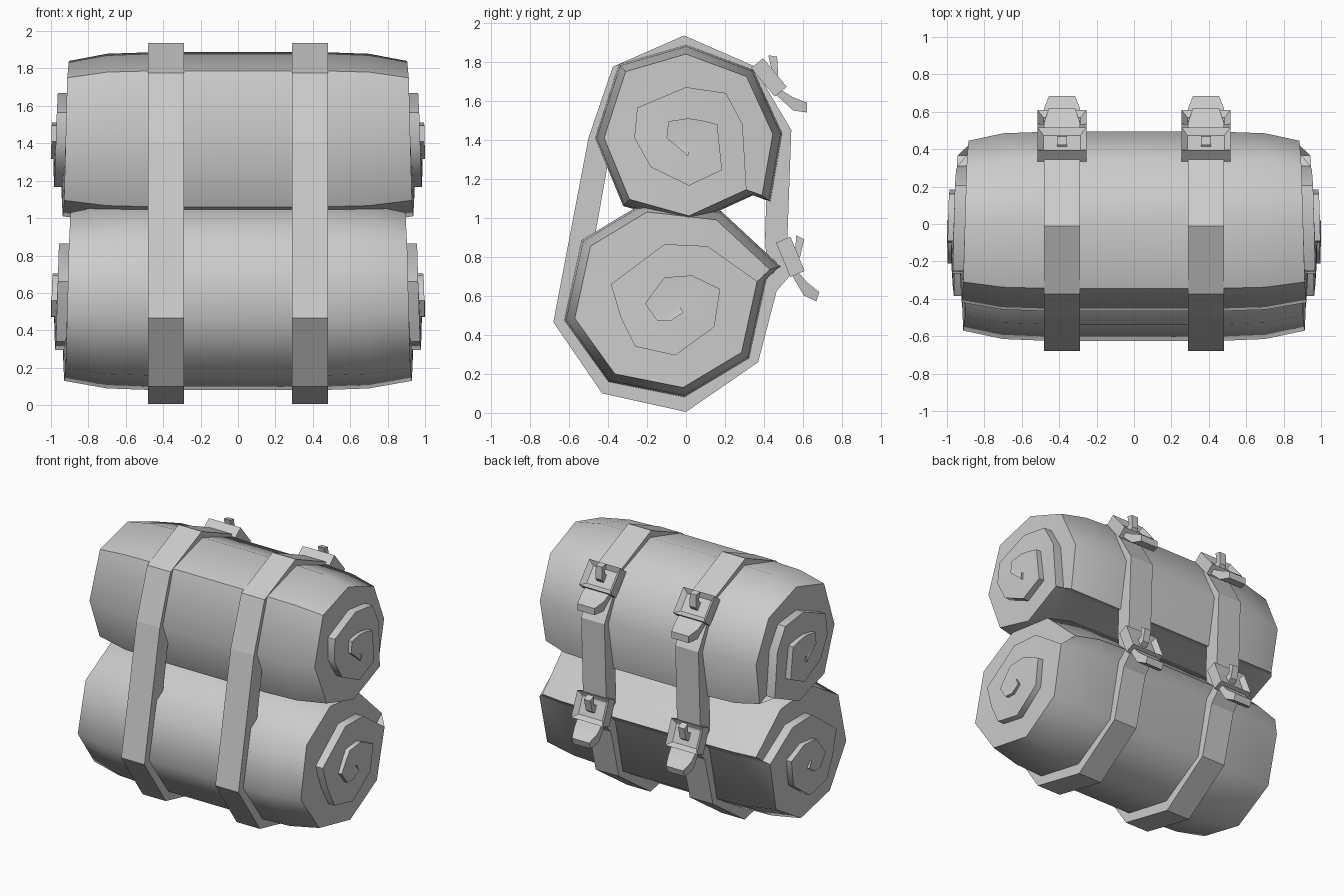
import bpy, bmesh, math
from mathutils import Vector

cube = bpy.data.objects.get("Cube")
if cube:
    bpy.data.objects.remove(cube)

grey = bpy.data.materials.new("plain_grey")
grey.use_nodes = True
grey.diffuse_color = (0.6, 0.6, 0.6, 1)
grey.node_tree.nodes["Principled BSDF"].inputs["Base Color"].default_value = (0.6, 0.6, 0.6, 1)


def finish(name, bm, smooth_angle=None):
    bmesh.ops.recalc_face_normals(bm, faces=bm.faces[:])
    mesh = bpy.data.meshes.new(name)
    bm.to_mesh(mesh)
    bm.free()
    mesh.materials.append(grey)
    obj = bpy.data.objects.new(name, mesh)
    bpy.context.collection.objects.link(obj)
    if smooth_angle:
        bpy.ops.object.select_all(action='DESELECT')
        obj.select_set(True)
        bpy.context.view_layer.objects.active = obj
        bpy.ops.object.shade_smooth_by_angle(angle=math.radians(smooth_angle))
    return obj


TURN = 8  # spiral points per turn


def bedroll(name, center, spiral):
    """Rolled sheet: barrel-shaped outer turn, ends stepping outward to the core."""
    bm = bmesh.new()
    c = Vector(center)
    pts = [Vector(p) for p in spiral]
    last = len(pts) - 1
    reach = [1 - 0.125 * (1 - i / last) ** 2 for i in range(last + 1)]
    cache = {}

    def vert(x, i, bulge=0.0):
        key = (round(x, 5), i, bulge)
        if key not in cache:
            p = c + (pts[i] - c) * (1 + bulge)
            cache[key] = bm.verts.new((x, p.x, p.y))
        return cache[key]

    def face(*verts):
        unique = list(dict.fromkeys(verts))
        if len(unique) > 2:
            bm.faces.new(unique)

    # outer turn of the sheet, closed by the flap edge
    rings = []
    for i in range(TURN + 1):
        rings.append([vert(-reach[i], i), vert(-0.7, i, 0.09), vert(-0.45, i, 0.11),
                      vert(0.45, i, 0.11), vert(0.7, i, 0.09), vert(reach[i], i)])
    for a, b in zip(rings, rings[1:] + rings[:1]):
        for k in range(len(a) - 1):
            face(a[k], a[k + 1], b[k + 1], b[k])

    # spiral end faces and the steps between turns
    for s in (-1, 1):
        face(vert(s * reach[0], 0), vert(s * reach[0], TURN), vert(s * reach[TURN], TURN))
        for i in range(last):
            j, k = min(i + TURN, last), min(i + 1 + TURN, last)
            xa, xb = s * reach[i], s * reach[i + 1]
            if j == last:
                xa_in = xb_in = s * reach[last - TURN]
            else:
                xa_in, xb_in = xa, xb
            face(vert(xa, i), vert(xb, i + 1), vert(xb_in, k), vert(xa_in, j))
            if j < k:
                face(vert(xa, j), vert(xb, k), vert(s * reach[k], k), vert(s * reach[j], j))
    return finish(name, bm, 50)


def prism(name, profile, place, half_widths):
    """Extrude a side profile across x, with a half width for each point."""
    bm = bmesh.new()
    sides = [[bm.verts.new(place(s * w, u, n)) for (u, n), w in zip(profile, half_widths)]
             for s in (-1, 1)]
    for side in sides:
        bm.faces.new(side)
    for i in range(len(profile)):
        j = (i + 1) % len(profile)
        bm.faces.new((sides[0][i], sides[0][j], sides[1][j], sides[1][i]))
    return finish(name, bm)


def strap(name, x, loop):
    """Flat band running around both rolls."""
    bm = bmesh.new()
    rings = []
    for y, z in loop:
        yi, zi = y * 0.78, 0.97 + (z - 0.97) * 0.84
        rings.append([bm.verts.new(v) for v in (
            (x - 0.095, y, z), (x + 0.095, y, z), (x + 0.095, yi, zi), (x - 0.095, yi, zi))])
    for a, b in zip(rings, rings[1:] + rings[:1]):
        for k in range(4):
            m = (k + 1) % 4
            bm.faces.new((a[k], a[m], b[m], b[k]))
    return finish(name, bm)


def buckle(name, x, y, z, tilt):
    """Frame with a sunken opening, an upright prong and a loose strap tip."""
    a = math.radians(tilt)
    along = Vector((0, math.sin(a), -math.cos(a)))
    out = Vector((0, math.cos(a), math.sin(a)))
    origin = Vector((x, y, z))

    def place(w, u, n):
        return origin + Vector((w, 0, 0)) + along * u + out * n

    frame = prism(name + "_frame", [(-0.095, -0.04), (0.095, -0.04), (0.095, 0.04), (-0.095, 0.04)],
                  place, [0.13] * 4)
    bm = bmesh.new()
    bm.from_mesh(frame.data)
    bm.faces.ensure_lookup_table()
    front = max(bm.faces, key=lambda f: f.calc_center_median().dot(out))
    bmesh.ops.inset_region(bm, faces=[front], thickness=0.045)
    bmesh.ops.translate(bm, verts=front.verts[:], vec=out * -0.03)
    bm.to_mesh(frame.data)
    bm.free()

    prism(name + "_prong", [(-0.03, 0.0), (0.03, 0.0), (0.02, 0.045), (-0.055, 0.1), (-0.09, 0.07),
                            (-0.03, 0.04)], place, [0.026] * 6)
    prism(name + "_strap_tip", [(0.08, -0.03), (0.21, -0.012), (0.262, 0.036), (0.224, 0.068),
                                (0.153, 0.029), (0.08, 0.005)],
          place, [0.1, 0.095, 0.07, 0.07, 0.095, 0.1])


# the two rolls, from the flap edge inward to the core
bedroll("upper_roll", (0, 1.41), [
    (.39, 1.115), (.445, 1.43), (.31, 1.725), (0, 1.84), (-.31, 1.75), (-.42, 1.41),
    (-.29, 1.095), (.015, 1.01), (.31, 1.145), (.29, 1.48), (.205, 1.64), (0, 1.67),
    (-.25, 1.565), (-.265, 1.41), (-.18, 1.26), (.015, 1.165), (.185, 1.245), (.16, 1.48),
    (.08, 1.5), (.01, 1.51), (-.09, 1.495), (-.1, 1.41), (-.04, 1.36), (.01, 1.315), (.02, 1.36)])
bedroll("lower_roll", (-.07, .58), [
    (.43, .735), (.155, .99), (-.2, 1.03), (-.49, .855), (-.57, .485), (-.365, .2),
    (-.015, .13), (.285, .31), (.365, .675), (.11, .855), (-.11, .865), (-.385, .66),
    (-.335, .49), (-.26, .34), (-.055, .295), (.145, .44), (.175, .635), (.03, .705),
    (-.11, .695), (-.16, .63), (-.21, .56), (-.15, .475), (-.08, .47), (-.015, .515), (-.04, .56)])

# straps and buckles on both sides
strap_loop = [(-.01, 1.935), (-.375, 1.775), (-.5, 1.41), (-.68, .465), (-.43, .1), (0, .005),
              (.37, .26), (.465, .625), (.53, .7), (.52, .9), (.54, 1.45), (.345, 1.78)]
for side, x in (("right", -0.385), ("left", 0.385)):
    strap(side + "_strap", x, strap_loop)
    buckle(side + "_upper_buckle", x, 0.425, 1.72, 39.5)
    buckle(side + "_lower_buckle", x, 0.535, 0.8, 22.5)
